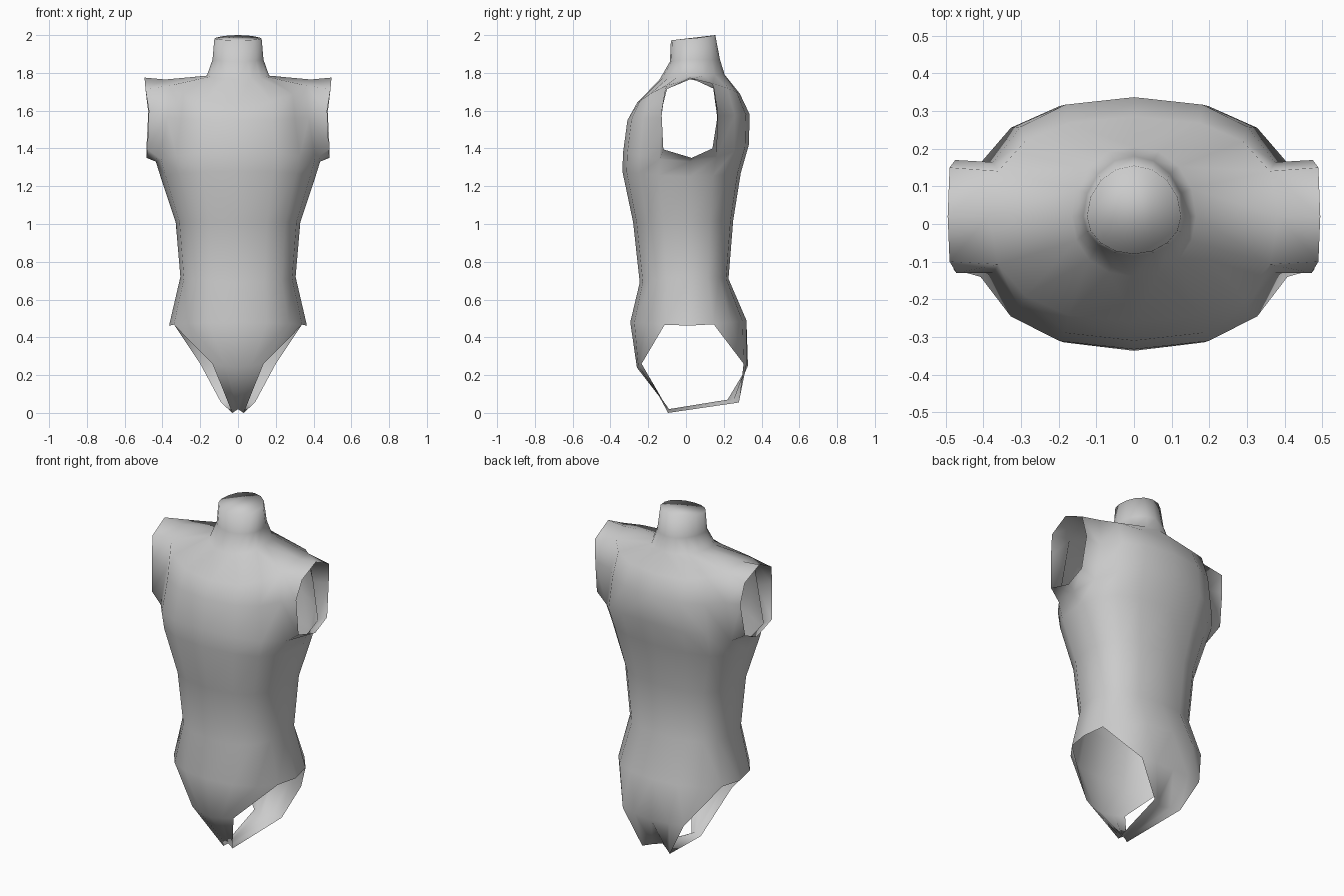
import bpy, bmesh
from math import sin, cos, pi, radians

if "Cube" in bpy.data.objects:
    bpy.data.objects.remove(bpy.data.objects["Cube"])

YC = 0.02   # depth of the side seam
N = 8       # columns per half, front centre to back centre
bm = bmesh.new()


def half_ring(w, front, back, zf, zs, zb, p=0.82):
    """Rounded half section: width, front/back depth, heights at front/side/back."""
    ring = []
    for j in range(N + 1):
        a = pi * j / N
        s, c = max(sin(a), 0.0), cos(a)
        if j in (0, N):
            s = 0.0
        k = abs(c) ** p
        y = YC + ((front if c > 0 else back) - YC) * k
        z = zs + ((zf if c > 0 else zb) - zs) * abs(c) ** 1.4
        ring.append(bm.verts.new((w * s ** p, y, z)))
    return ring


def skin(a, b, skip=()):
    for j in range(len(a) - 1):
        if j not in skip:
            bm.faces.new((a[j], a[j + 1], b[j + 1], b[j]))


def strip(points):
    return [bm.verts.new(p) for p in points]


# Trunk, shoulders and neck
rings = [half_ring(*r) for r in (
    (0.365, -0.295, 0.32, 0.48, 0.462, 0.49, 0.9),
    (0.305, -0.245, 0.225, 0.69, 0.72, 0.71, 0.8),
    (0.33, -0.28, 0.25, 1.01, 1.01, 1.02, 0.8),
    (0.41, -0.337, 0.29, 1.28, 1.25, 1.27),
    (0.435, -0.333, 0.333, 1.38, 1.33, 1.42),
    (0.40, -0.31, 0.337, 1.55, 1.57, 1.58),
    (0.385, -0.26, 0.285, 1.64, 1.765, 1.69),
    (0.165, -0.14, 0.205, 1.765, 1.785, 1.79, 0.95),
    (0.135, -0.085, 0.18, 1.86, 1.87, 1.87, 1.0),
    (0.125, -0.08, 0.155, 1.972, 1.982, 2.0, 1.0),
)]
for i in range(len(rings) - 1):
    skin(rings[i], rings[i + 1], skip=(3, 4) if i in (4, 5) else ())
bm.faces.new(rings[-1])

# Short sleeve pulled out of the arm opening
lo, mid, hi = rings[4:7]
hole = [lo[4], lo[5], mid[5], hi[5], hi[4], hi[3], mid[3], lo[3]]
cuff = strip([(0.485, 0.03, 1.35), (0.485, 0.14, 1.40), (0.475, 0.17, 1.59),
              (0.49, 0.15, 1.715), (0.495, 0.02, 1.775), (0.49, -0.10, 1.715),
              (0.472, -0.13, 1.60), (0.48, -0.12, 1.395)])
skin(hole + hole[:1], cuff + cuff[:1])

# Lower panels between the leg openings, joined under the crotch
hip = rings[0]
front = strip([(0, -0.26, 0.24), (0.07, -0.253, 0.25), (0.135, -0.235, 0.26)])
back = strip([(0.20, 0.305, 0.26), (0.11, 0.32, 0.255), (0, 0.328, 0.25)])
front_low = strip([(0, -0.09, 0.02), (0.015, -0.09, 0.01), (0.03, -0.095, 0.0)])
back_low = strip([(0.09, 0.28, 0.055), (0.045, 0.25, 0.065), (0, 0.22, 0.07)])
skin(front, hip[0:3])
skin(back, hip[6:9])
bm.faces.new((front[2], hip[3], hip[2]))
bm.faces.new((back[0], hip[6], hip[5]))
skin(front_low, front)
skin(back_low, back)
skin(front_low, back_low[::-1])

bmesh.ops.recalc_face_normals(bm, faces=bm.faces[:])
mesh = bpy.data.meshes.new("torso")
bm.to_mesh(mesh)
bm.free()
torso = bpy.data.objects.new("torso", mesh)
bpy.context.collection.objects.link(torso)

# Smooth shading and mirrored left half
bpy.context.view_layer.objects.active = torso
torso.select_set(True)
bpy.ops.object.shade_smooth_by_angle(angle=radians(120))
mirror = torso.modifiers.new("Mirror", 'MIRROR')
mirror.use_clip = True
mirror.merge_threshold = 0.001
